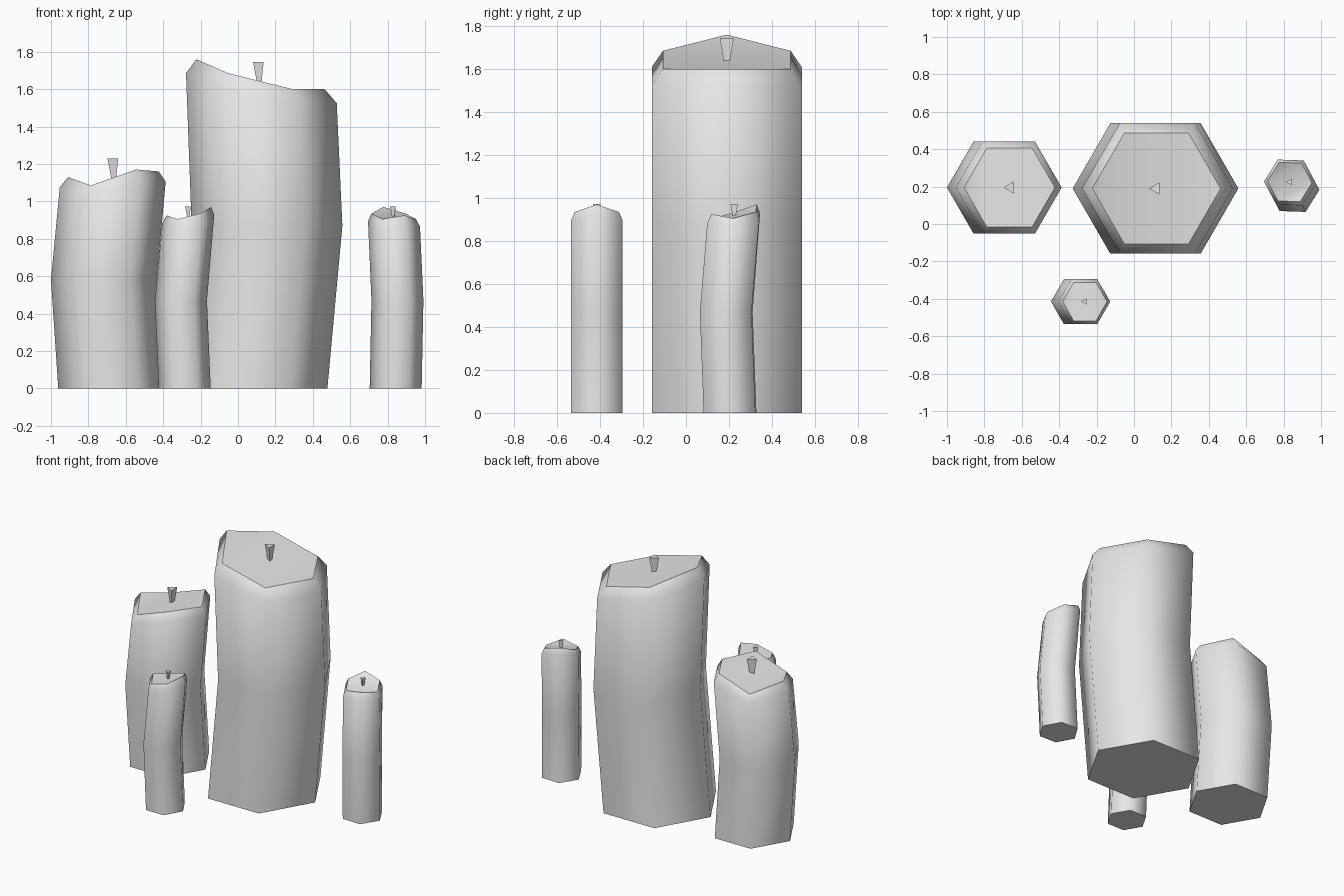
import bpy
import bmesh
from math import cos, sin, pi, radians

cube = bpy.data.objects.get("Cube")
if cube:
    bpy.data.objects.remove(cube)

wax = bpy.data.materials.new("pale_grey")
wax.use_nodes = True
GREY = (0.8, 0.8, 0.8, 1)
wax.diffuse_color = GREY
wax.node_tree.nodes["Principled BSDF"].inputs["Base Color"].default_value = GREY


def finish(bm, name, location, turn):
    bmesh.ops.recalc_face_normals(bm, faces=bm.faces)
    mesh = bpy.data.meshes.new(name)
    bm.to_mesh(mesh)
    bm.free()
    mesh.materials.append(wax)
    obj = bpy.data.objects.new(name, mesh)
    obj.location = location
    obj.rotation_euler.z = radians(turn)
    bpy.context.collection.objects.link(obj)


def ring(bm, sides, radius, x, heights, start=0.0):
    """Polygon ring whose corner heights may differ."""
    return [bm.verts.new((x + radius * cos(start + 2 * pi * i / sides),
                          radius * sin(start + 2 * pi * i / sides), heights[i]))
            for i in range(sides)]


def bridge(bm, low, high):
    n = len(low)
    return [bm.faces.new((low[i], low[(i + 1) % n], high[(i + 1) % n], high[i]))
            for i in range(n)]


def candle(name, location, radius, rim_radius, mid, shoulder_x, rim_x, rim, drop, wick, turn=0):
    # rim heights run from the right corner to the left corner, mirrored in y
    top = rim + rim[2:0:-1]
    bm = bmesh.new()
    base = ring(bm, 6, radius, 0, [0] * 6)
    waist = ring(bm, 6, radius, mid[0], [mid[1]] * 6)
    shoulder = ring(bm, 6, radius, shoulder_x, [z - drop for z in top])
    lip = ring(bm, 6, rim_radius, rim_x, top)
    walls = bridge(bm, base, waist) + bridge(bm, waist, shoulder) + bridge(bm, shoulder, lip)
    for face in walls:
        face.smooth = True
    bm.faces.new(base)
    # slanted top surface in three strips
    r, rb, lb, l, lf, rf = lip
    for corners in ((r, rb, rf), (rb, lb, lf, rf), (lb, l, lf)):
        bm.faces.new(corners).smooth = True
    for loop in (base, lip):
        for i in range(6):
            bm.edges.get((loop[i], loop[(i + 1) % 6])).smooth = False
    finish(bm, name, location, turn)

    # three-sided wick that widens upward
    wick_x, wick_radius, low, high = wick
    bm = bmesh.new()
    foot = ring(bm, 3, wick_radius * 0.25, wick_x, [low] * 3, pi)
    tip = ring(bm, 3, wick_radius, wick_x, [high] * 3, pi)
    bridge(bm, foot, tip)
    bm.faces.new(foot)
    bm.faces.new(tip)
    finish(bm, name + "_wick", location, turn)


candle("tall_candle", (0.075, 0.19, 0), 0.403, 0.343, (0.08, 0.87), 0.05, 0.045,
       [1.6, 1.6, 1.685, 1.76], 0.075, (0.043, 0.0375, 1.6, 1.745))
candle("medium_candle", (-0.678, 0.195, 0), 0.283, 0.243, (-0.039, 0.58), 0.008, 0.012,
       [1.16, 1.17, 1.085, 1.13], 0.055, (0.018, 0.0375, 1.08, 1.228))

# the two small candles share one shape, turned differently
for name, place, turn in (("small_front_candle", (-0.285, -0.415, 0), 0),
                          ("small_side_candle", (0.843, 0.205, 0), 118)):
    candle(name, place, 0.139, 0.119, (-0.02, 0.47), 0.019, 0.022,
           [0.97, 0.935, 0.905, 0.925], 0.04, (0.022, 0.02, 0.9, 0.972), turn)
